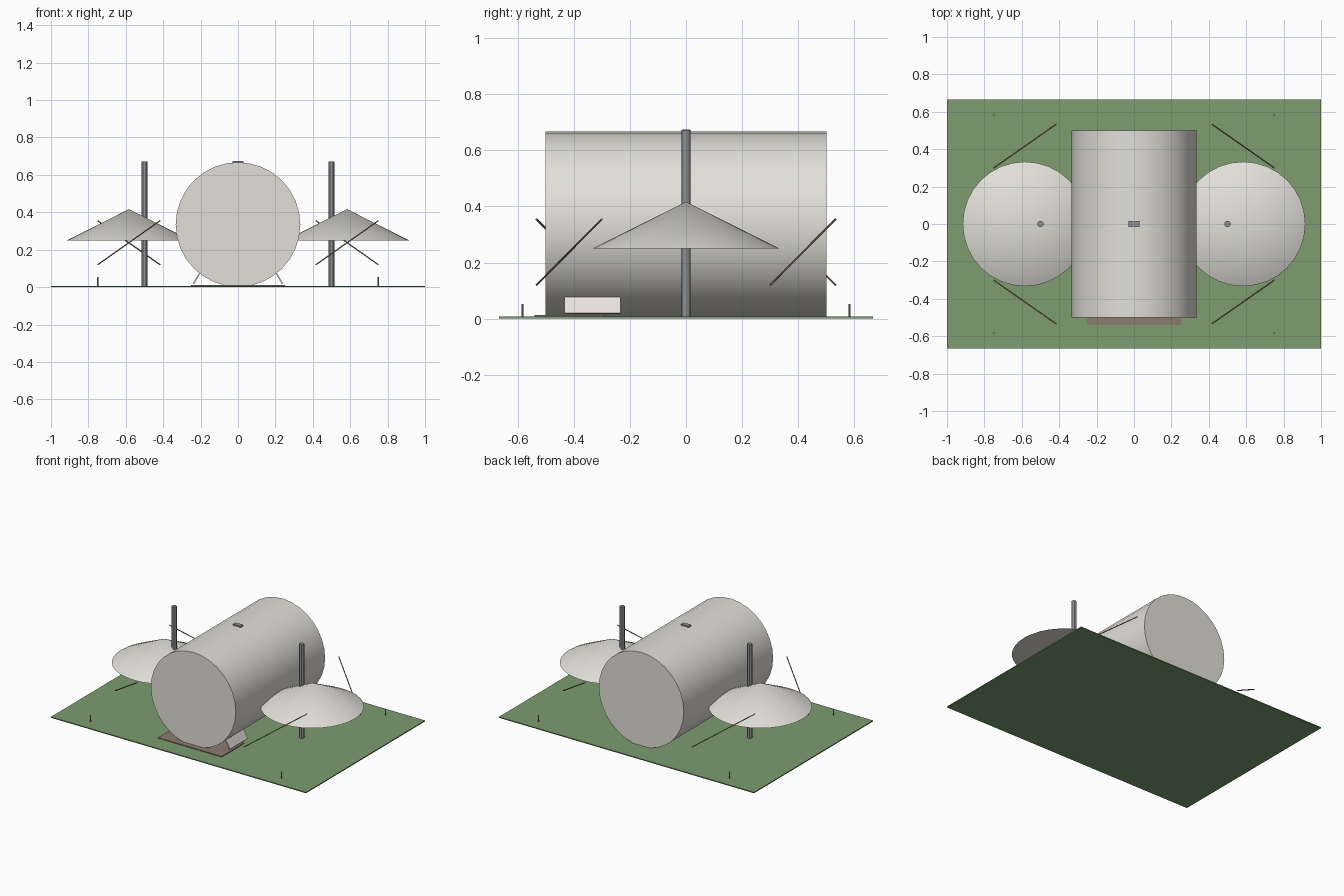
import bpy
from math import radians, pi
from mathutils import Vector

if "Cube" in bpy.data.objects:
    bpy.data.objects.remove(bpy.data.objects["Cube"], do_unlink=True)


def material(name, rgb):
    m = bpy.data.materials.new(name)
    m.use_nodes = True
    m.diffuse_color = (*rgb, 1)
    m.node_tree.nodes["Principled BSDF"].inputs["Base Color"].default_value = (*rgb, 1)
    return m


grass = material("grass green", (0.20, 0.34, 0.16))
canvas = material("off white canvas", (0.76, 0.74, 0.69))
metal = material("grey metal", (0.28, 0.28, 0.30))
wood = material("mat brown", (0.26, 0.20, 0.16))
rope = material("rope tan", (0.36, 0.26, 0.14))
panel = material("pale panel", (0.80, 0.75, 0.73))


def finish(name, mat, smooth=False):
    ob = bpy.context.object
    ob.name = name
    ob.data.materials.append(mat)
    if smooth:
        bpy.ops.object.shade_smooth_by_angle(angle=radians(30))
    return ob


def box(name, mat, loc, size, rot=(0, 0, 0)):
    bpy.ops.mesh.primitive_cube_add(size=1, location=loc, rotation=rot)
    bpy.context.object.scale = size
    return finish(name, mat)


def rod(name, mat, start, end, radius, sides):
    a, b = Vector(start), Vector(end)
    turn = (b - a).to_track_quat("Z", "Y").to_euler()
    bpy.ops.mesh.primitive_cylinder_add(vertices=sides, radius=radius, depth=(b - a).length,
                                        location=(a + b) / 2, rotation=turn)
    return finish(name, mat, True)


# Ground and entrance mat
box("ground", grass, (0, 0, 0.0035), (2, 1.333, 0.007))
box("entrance_mat", wood, (0, -0.415, 0.007), (0.5, 0.25, 0.011))

# Main barrel-shaped body with a small top fitting
bpy.ops.mesh.primitive_cylinder_add(vertices=32, radius=0.333, depth=1,
                                    location=(0, 0, 0.3345), rotation=(pi / 2, 0, 0))
finish("main_body", canvas, True)
box("top_fitting", metal, (0, 0, 0.667), (0.06, 0.03, 0.016))

for side, s in (("left", 1), ("right", -1)):
    # Conical canopy and its pole
    bpy.ops.mesh.primitive_cone_add(vertices=32, radius1=0.333, radius2=0, depth=0.167,
                                    location=(s * 0.583, 0, 0.3335))
    finish(side + "_canopy", canvas, True)
    rod(side + "_pole", metal, (s * 0.5, 0, 0.002), (s * 0.5, 0, 0.672), 0.0167, 12)

    # Leaning side panel under the body
    box(side + "_side_panel", panel, (s * 0.221, -0.333, 0.047),
        (0.007, 0.2, 0.067), (0, -s * radians(30), 0))

    for end, e in (("back", 1), ("front", -1)):
        # Slanted guy rope and ground peg
        inner, outer = (0.355, 0.12) if s * e > 0 else (0.12, 0.355)
        if s < 0:
            inner, outer = (0.355, 0.12) if e < 0 else (0.12, 0.355)
        rod(f"{end}_{side}_rope", rope, (s * 0.417, e * 0.533, inner),
            (s * 0.75, e * 0.3, outer), 0.0035, 8)
        rod(f"{end}_{side}_peg", metal, (s * 0.75, e * 0.583, 0.002),
            (s * 0.75, e * 0.583, 0.053), 0.0035, 8)
